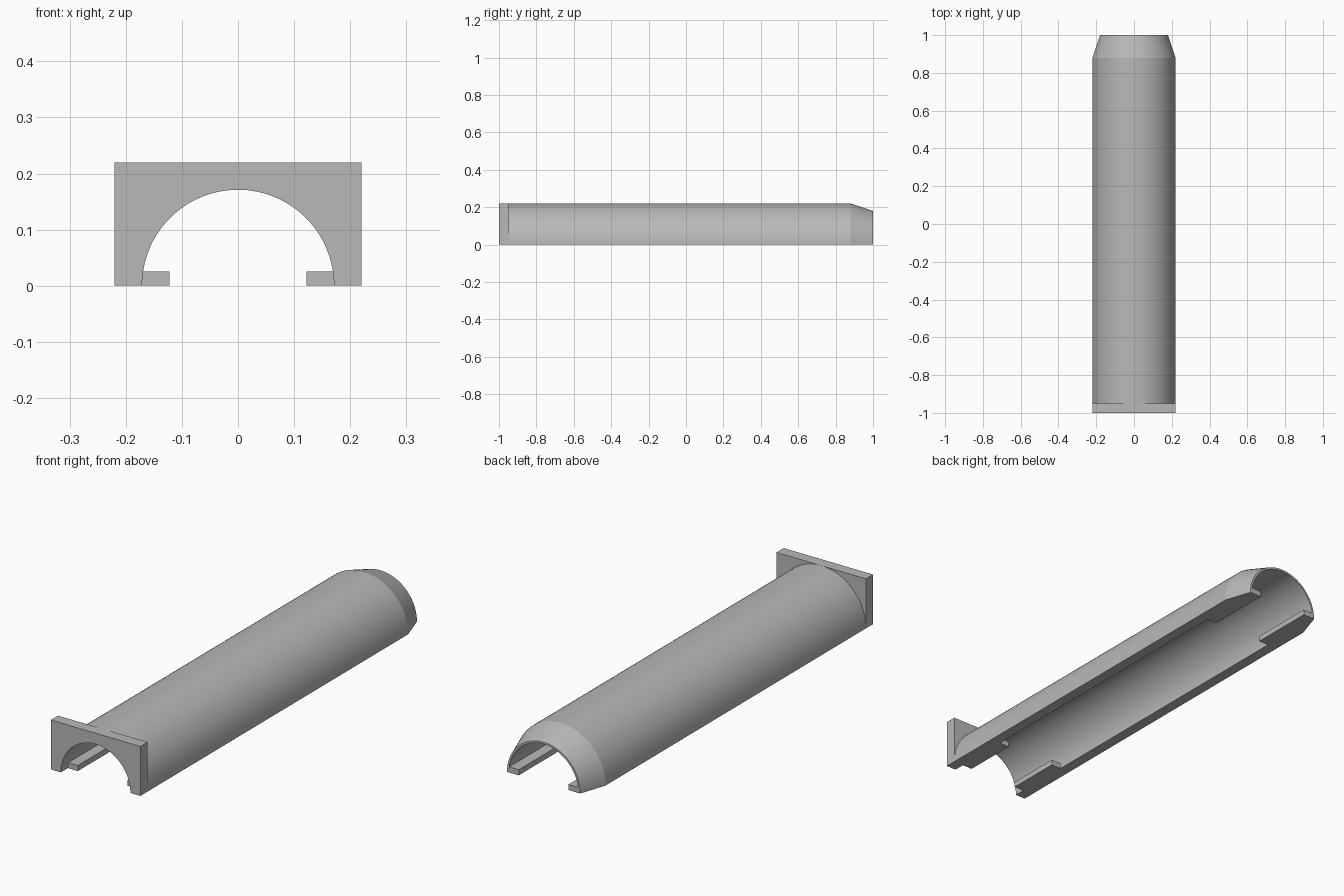
import bpy
import bmesh
from math import pi, sin, cos, radians
from mathutils import Vector

cube = bpy.data.objects.get("Cube")
if cube:
    bpy.data.objects.remove(cube, do_unlink=True)

OUTER, INNER, TIP = 0.22, 0.171, 0.18
FRONT, BACK = -1.0, 1.0
PLATE_BACK = -0.95
STEPS = 64

grey = bpy.data.materials.new("plain grey")
grey.use_nodes = True
colour = (0.48, 0.48, 0.48, 1)
grey.diffuse_color = colour
grey.node_tree.nodes["Principled BSDF"].inputs["Base Color"].default_value = colour


def finish(bm, name):
    """Turn a bmesh into a shaded object."""
    bmesh.ops.recalc_face_normals(bm, faces=bm.faces)
    mesh = bpy.data.meshes.new(name)
    bm.to_mesh(mesh)
    bm.free()
    mesh.materials.append(grey)
    obj = bpy.data.objects.new(name, mesh)
    bpy.context.collection.objects.link(obj)
    bpy.ops.object.select_all(action="DESELECT")
    obj.select_set(True)
    bpy.context.view_layer.objects.active = obj
    bpy.ops.object.shade_smooth_by_angle(angle=radians(15))
    return obj


# Half-round shell: wall section with a tapered tip, turned through half a circle
bm = bmesh.new()
start = PLATE_BACK - 0.01
section = [(INNER, start), (OUTER, start), (OUTER, 0.88), (TIP, BACK), (INNER, BACK)]
wall = bm.faces.new([bm.verts.new((r, y, 0)) for r, y in section])
bmesh.ops.spin(bm, geom=[wall] + wall.edges[:] + wall.verts[:], cent=(0, 0, 0),
               axis=(0, -1, 0), angle=pi, steps=STEPS, use_duplicate=False)
# Close the starting end if the spin consumed its cap
bm.edges.ensure_lookup_table()
rim = [e for e in bm.edges if e.is_boundary]
if rim:
    bmesh.ops.holes_fill(bm, edges=rim, sides=0)
finish(bm, "half_round_shell")

# Square end plate with an arched opening
bm = bmesh.new()
arch = [(INNER * cos(pi * i / STEPS), INNER * sin(pi * i / STEPS)) for i in range(STEPS + 1)]
outline = [(-OUTER, 0), (-OUTER, OUTER), (OUTER, OUTER), (OUTER, 0)] + arch
face = bm.faces.new([bm.verts.new((x, FRONT, z)) for x, z in outline])
extruded = bmesh.ops.extrude_face_region(bm, geom=[face], use_keep_orig=True)
moved = [v for v in extruded["geom"] if isinstance(v, bmesh.types.BMVert)]
bmesh.ops.translate(bm, verts=moved, vec=(0, PLATE_BACK - FRONT, 0))
finish(bm, "end_plate")


def tab(name, side, y0, y1):
    """Small flat lug on the inside of a bottom edge."""
    x0, x1, height = 0.122, 0.174, 0.025
    bm = bmesh.new()
    bmesh.ops.create_cube(bm, size=1)
    bmesh.ops.scale(bm, verts=bm.verts, vec=(x1 - x0, y1 - y0, height))
    bmesh.ops.translate(bm, verts=bm.verts,
                        vec=Vector((side * (x0 + x1) / 2, (y0 + y1) / 2, height / 2)))
    finish(bm, name)


# Inner tabs at both ends, on both sides
for side, label in ((1, "left"), (-1, "right")):
    tab("front_tab_" + label, side, PLATE_BACK, -0.7)
    tab("back_tab_" + label, side, 0.7, BACK)
